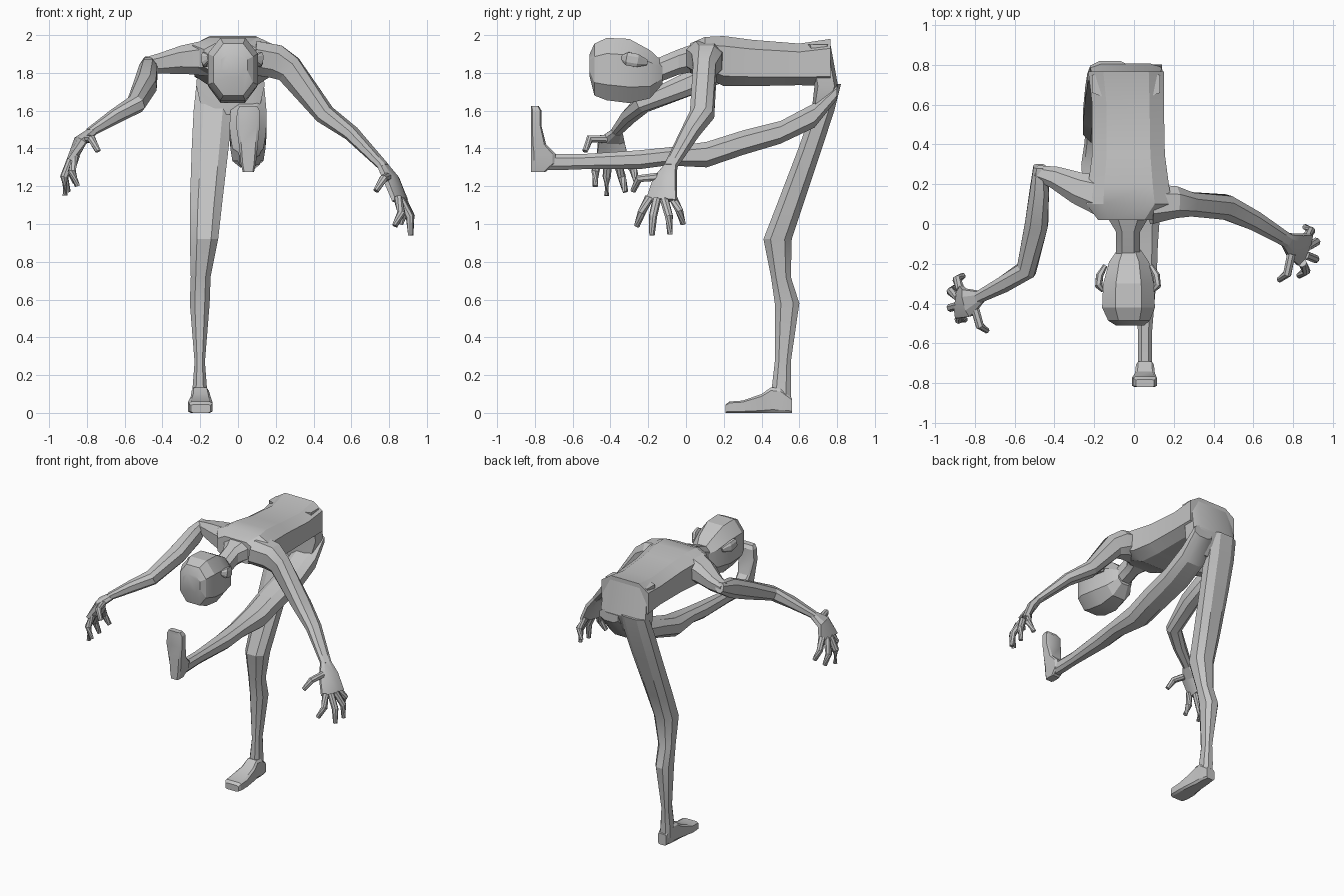
import bpy, bmesh, math
from mathutils import Vector

skin = bpy.data.materials.new("plain_grey")
skin.diffuse_color = (0.55, 0.55, 0.55, 1)


def loft(name, rings):
    """Skin a list of point rings into a closed solid."""
    bm = bmesh.new()
    vs = [[bm.verts.new(p) for p in r] for r in rings]
    n = len(vs[0])
    for a, b in zip(vs, vs[1:]):
        for i in range(n):
            bm.faces.new((a[i], a[(i + 1) % n], b[(i + 1) % n], b[i]))
    bm.faces.new(vs[0])
    bm.faces.new(vs[-1])
    bmesh.ops.recalc_face_normals(bm, faces=bm.faces)
    me = bpy.data.meshes.new(name)
    bm.to_mesh(me)
    bm.free()
    me.materials.append(skin)
    ob = bpy.data.objects.new(name, me)
    bpy.context.collection.objects.link(ob)
    bpy.ops.object.select_all(action='DESELECT')
    ob.select_set(True)
    bpy.context.view_layer.objects.active = ob
    bpy.ops.object.shade_smooth_by_angle(angle=math.radians(25))
    return ob


def section(k):
    """Unit chamfered square, k = length of the flat part."""
    return [(1, -k), (1, k), (k, 1), (-k, 1), (-1, k), (-1, -k), (-k, -1), (k, -1)]


def slices(name, axis, rows, k=0.5):
    """Rows: position on axis, then min/max on the two other axes."""
    rings = []
    for s, a0, a1, b0, b1 in rows:
        ring = []
        for p, q in section(k):
            a = (a0 + a1) / 2 + p * (a1 - a0) / 2
            b = (b0 + b1) / 2 + q * (b1 - b0) / 2
            ring.append((a, s, b) if axis == 'y' else (a, b, s))
        rings.append(ring)
    return loft(name, rings)


def tube(name, rows, k=0.5):
    """Rows: centre x, y, z, half width sideways, half thickness."""
    c = [Vector(r[:3]) for r in rows]
    rings = []
    for i, r in enumerate(rows):
        t = Vector()
        if i > 0:
            t += (c[i] - c[i - 1]).normalized()
        if i < len(c) - 1:
            t += (c[i + 1] - c[i]).normalized()
        t.normalize()
        u = t.cross(Vector((0, 0, 1))).normalized()
        v = u.cross(t)
        rings.append([c[i] + u * p * r[3] + v * q * r[4] for p, q in section(k)])
    return loft(name, rings)


def finger(name, pts):
    radii = (0.021, 0.02, 0.014)
    tube(name, [(*p, r, r) for p, r in zip(pts, radii)], 0.45)


# torso, bent level, running into the neck
slices("torso", 'y', [
    (0.765, -0.23, 0.15, 1.73, 1.98), (0.6, -0.21, 0.15, 1.735, 1.955),
    (0.35, -0.21, 0.155, 1.73, 1.975), (0.2, -0.23, 0.175, 1.73, 1.995),
    (0.1, -0.24, 0.19, 1.78, 1.99), (0.02, -0.18, 0.11, 1.8, 1.955)], 0.6)
slices("neck", 'y', [
    (0.06, -0.15, 0.09, 1.81, 1.96), (-0.04, -0.09, 0.03, 1.79, 1.925),
    (-0.17, -0.09, 0.03, 1.74, 1.87)])
slices("pelvis", 'z', [
    (1.95, -0.21, 0.13, 0.64, 0.765), (1.73, -0.22, 0.14, 0.68, 0.805),
    (1.64, -0.2, 0.12, 0.67, 0.77), (1.58, -0.12, 0.06, 0.67, 0.73)], 0.7)

# head with ears
slices("head", 'y', [
    (-0.125, -0.08, 0.03, 1.74, 1.86), (-0.19, -0.125, 0.075, 1.665, 1.92),
    (-0.3, -0.155, 0.1, 1.64, 1.98), (-0.42, -0.16, 0.105, 1.655, 1.985),
    (-0.485, -0.13, 0.08, 1.68, 1.955), (-0.51, -0.09, 0.05, 1.78, 1.9)], 0.5)
for side in (-1, 1):
    x = -0.03 + side * 0.135
    tube("ear_left" if side < 0 else "ear_right", [
        (x - side * 0.02, -0.21, 1.855, 0.012, 0.015),
        (x + side * 0.008, -0.26, 1.865, 0.018, 0.035),
        (x + side * 0.012, -0.31, 1.875, 0.018, 0.035),
        (x - side * 0.01, -0.335, 1.88, 0.01, 0.015)])

# standing leg and foot
slices("standing_leg", 'z', [
    (1.74, -0.22, -0.02, 0.72, 0.82), (1.6, -0.235, -0.03, 0.665, 0.785),
    (1.4, -0.245, -0.05, 0.595, 0.72), (1.1, -0.255, -0.085, 0.48, 0.62),
    (0.92, -0.255, -0.105, 0.41, 0.56), (0.72, -0.25, -0.145, 0.45, 0.555),
    (0.58, -0.255, -0.15, 0.47, 0.6), (0.27, -0.23, -0.175, 0.47, 0.555),
    (0.14, -0.24, -0.165, 0.455, 0.555), (0.05, -0.24, -0.16, 0.455, 0.555)])
slices("standing_foot", 'y', [
    (0.56, -0.23, -0.165, 0, 0.08), (0.5, -0.24, -0.155, 0, 0.13),
    (0.45, -0.245, -0.155, 0, 0.135), (0.4, -0.25, -0.145, 0, 0.1),
    (0.3, -0.265, -0.135, 0, 0.065), (0.23, -0.26, -0.135, 0, 0.06),
    (0.21, -0.25, -0.145, 0, 0.045)], 0.75)

# raised leg and foot
slices("raised_leg", 'y', [
    (0.8, -0.01, 0.14, 1.66, 1.74), (0.68, -0.04, 0.15, 1.51, 1.64),
    (0.5, -0.045, 0.15, 1.425, 1.545), (0.3, -0.04, 0.145, 1.365, 1.495),
    (0.11, -0.03, 0.135, 1.3, 1.435), (-0.1, 0, 0.12, 1.31, 1.405),
    (-0.25, 0.005, 0.115, 1.29, 1.39), (-0.55, 0.02, 0.09, 1.29, 1.37),
    (-0.68, 0.02, 0.09, 1.285, 1.37), (-0.77, 0.02, 0.09, 1.285, 1.37)])
slices("raised_foot", 'z', [
    (1.275, 0.025, 0.085, -0.82, -0.745), (1.32, 0.015, 0.095, -0.82, -0.69),
    (1.37, 0.01, 0.1, -0.82, -0.69), (1.42, 0.005, 0.105, -0.82, -0.74),
    (1.52, -0.01, 0.115, -0.82, -0.765), (1.6, -0.005, 0.115, -0.82, -0.765),
    (1.625, 0.01, 0.1, -0.82, -0.78)], 0.75)

# arms
tube("right_arm", [
    (0.08, 0.1, 1.88, 0.1, 0.09), (0.2, 0.11, 1.86, 0.08, 0.09),
    (0.27, 0.1, 1.82, 0.06, 0.075), (0.46, 0.085, 1.58, 0.062, 0.05),
    (0.6, 0.02, 1.48, 0.05, 0.037), (0.775, -0.085, 1.3, 0.035, 0.022)])
tube("left_shoulder", [
    (-0.12, 0.13, 1.88, 0.11, 0.1), (-0.28, 0.18, 1.87, 0.08, 0.075),
    (-0.4, 0.235, 1.85, 0.055, 0.055), (-0.49, 0.26, 1.84, 0.035, 0.04)])
tube("left_arm", [
    (-0.475, 0.29, 1.855, 0.03, 0.035), (-0.475, 0.17, 1.81, 0.048, 0.065),
    (-0.49, 0.0, 1.735, 0.058, 0.06), (-0.54, -0.23, 1.635, 0.05, 0.045),
    (-0.65, -0.3, 1.57, 0.042, 0.037), (-0.785, -0.37, 1.485, 0.03, 0.022)])

# hands
tube("right_palm", [
    (0.765, -0.08, 1.31, 0.035, 0.022), (0.81, -0.11, 1.24, 0.065, 0.028),
    (0.858, -0.13, 1.125, 0.085, 0.022)])
tube("left_palm", [
    (-0.77, -0.365, 1.49, 0.03, 0.022), (-0.835, -0.395, 1.44, 0.07, 0.028),
    (-0.88, -0.39, 1.34, 0.085, 0.022)])
fingers = {
    "right_index": [(0.845, -0.195, 1.14), (0.865, -0.235, 1.06), (0.83, -0.26, 0.99)],
    "right_middle": [(0.86, -0.155, 1.13), (0.91, -0.175, 1.04), (0.915, -0.18, 0.94)],
    "right_ring": [(0.87, -0.115, 1.13), (0.915, -0.09, 1.04), (0.915, -0.085, 0.945)],
    "right_little": [(0.86, -0.07, 1.14), (0.89, -0.035, 1.07), (0.86, -0.015, 1.0)],
    "right_thumb": [(0.79, -0.15, 1.25), (0.77, -0.25, 1.24), (0.73, -0.28, 1.175)],
    "left_index": [(-0.86, -0.45, 1.36), (-0.88, -0.48, 1.28), (-0.85, -0.48, 1.2)],
    "left_middle": [(-0.88, -0.41, 1.35), (-0.92, -0.42, 1.25), (-0.915, -0.42, 1.15)],
    "left_ring": [(-0.88, -0.37, 1.35), (-0.92, -0.34, 1.25), (-0.9, -0.32, 1.17)],
    "left_little": [(-0.87, -0.33, 1.36), (-0.89, -0.28, 1.29), (-0.86, -0.26, 1.22)],
    "left_thumb": [(-0.8, -0.42, 1.45), (-0.775, -0.51, 1.45), (-0.74, -0.535, 1.385)],
}
for name, pts in fingers.items():
    finger(name, pts)
